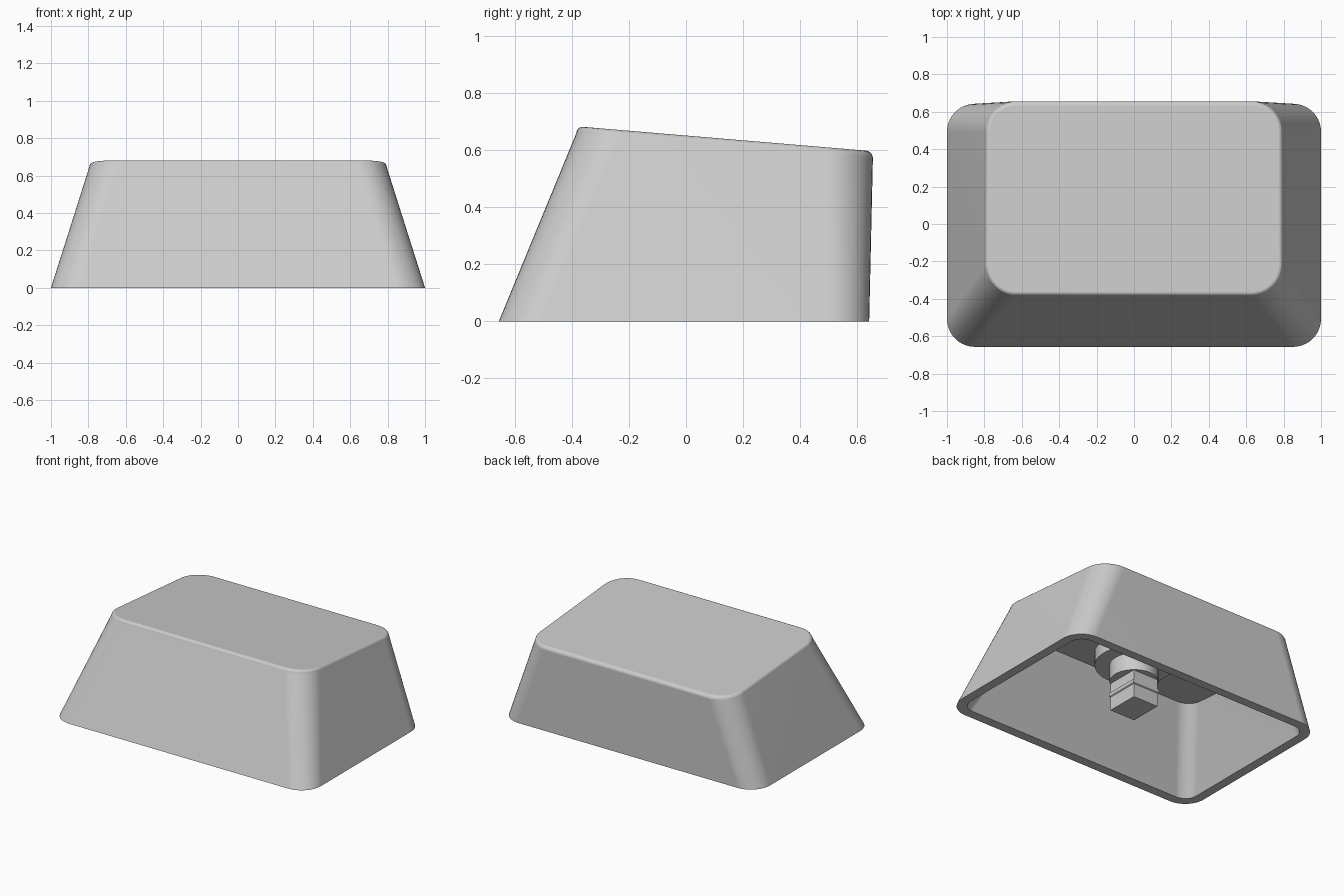
import bpy
import bmesh
from math import cos, sin, pi

cube = bpy.data.objects.get("Cube")
if cube:
    bpy.data.objects.remove(cube)

grey = bpy.data.materials.new("light grey plastic")
grey.use_nodes = True
grey.diffuse_color = (0.6, 0.6, 0.6, 1)
grey.node_tree.nodes["Principled BSDF"].inputs["Base Color"].default_value = (0.6, 0.6, 0.6, 1)


def finish(name, bm):
    """Turn a bmesh into a smooth shaded object with crisp edges."""
    bmesh.ops.recalc_face_normals(bm, faces=bm.faces[:])
    mesh = bpy.data.meshes.new(name)
    bm.to_mesh(mesh)
    bm.free()
    mesh.materials.append(grey)
    obj = bpy.data.objects.new(name, mesh)
    bpy.context.collection.objects.link(obj)
    bpy.ops.object.select_all(action='DESELECT')
    obj.select_set(True)
    bpy.context.view_layer.objects.active = obj
    bpy.ops.object.shade_smooth_by_angle(angle=0.6)
    weighted = obj.modifiers.new("Even shading", 'WEIGHTED_NORMAL')
    weighted.keep_sharp = True


def rounded_ring(bm, half_x, front, back, radius, height, steps=10):
    """Rounded rectangle of vertices; height(y) gives z."""
    verts = []
    corners = [(1, back, -1), (-1, back, -1), (-1, front, 1), (1, front, 1)]
    for i, (sx, edge_y, sy) in enumerate(corners):
        cx, cy = sx * (half_x - radius), edge_y + sy * radius
        for k in range(steps + 1):
            a = (i + k / steps) * pi / 2
            y = cy + radius * sin(a)
            verts.append(bm.verts.new((cx + radius * cos(a), y, height(y))))
    return verts


def loft(bm, rings):
    """Join rings with split quads and cap both ends."""
    quads = []
    for a, b in zip(rings, rings[1:]):
        for i in range(len(a)):
            j = (i + 1) % len(a)
            quads.append(bm.faces.new((a[i], a[j], b[j], b[i])))
    bmesh.ops.triangulate(bm, faces=quads, quad_method='SHORT_EDGE')
    bm.faces.new(rings[0])
    bm.faces.new(rings[-1])


def sloped(drop):
    """Plane parallel to the tilted top, lowered by drop."""
    return lambda y: 0.652 - 0.084 * y - drop


def ground(y):
    return 0.0


# Hollow shell: ceiling, inner wall, rim, outer wall, rounded top edge
bm = bmesh.new()
rings = [
    rounded_ring(bm, 0.727, -0.32, 0.59, 0.1, sloped(0.179)),
    rounded_ring(bm, 0.935, -0.59, 0.58, 0.09, ground),
    rounded_ring(bm, 1.0, -0.657, 0.643, 0.15, ground),
]
edge = 0.024
for k in range(6):
    a = k / 5 * pi / 2
    inset = edge * (1 - cos(a))
    rings.append(rounded_ring(bm, 0.795 - inset, -0.385 + inset, 0.656 - inset,
                              0.165 - inset, sloped(edge * (1 - sin(a)))))
loft(bm, rings)
finish("cap_shell", bm)


# Round mounting posts under the ceiling
def post(name, radius, bottom, top):
    bm = bmesh.new()
    bmesh.ops.create_cone(bm, cap_ends=True, segments=48, radius1=radius,
                          radius2=radius, depth=top - bottom)
    bmesh.ops.translate(bm, verts=bm.verts[:], vec=(0, 0, (top + bottom) / 2))
    finish(name, bm)


post("stem_collar", 0.25, 0.39, 0.52)
post("stem_post", 0.155, 0.27, 0.4)

# Square stem with a small barbed ledge
bm = bmesh.new()
levels = [(0.075, 0), (0.17, 0), (0.175, 0.006), (0.2, 0.006), (0.2, 0), (0.28, 0)]
rings = []
for z, grow in levels:
    hx, hy = 0.098 + grow, 0.115 + grow
    rings.append([bm.verts.new((sx * hx, sy * hy, z))
                  for sx, sy in ((1, 1), (-1, 1), (-1, -1), (1, -1))])
loft(bm, rings)
finish("square_stem", bm)
